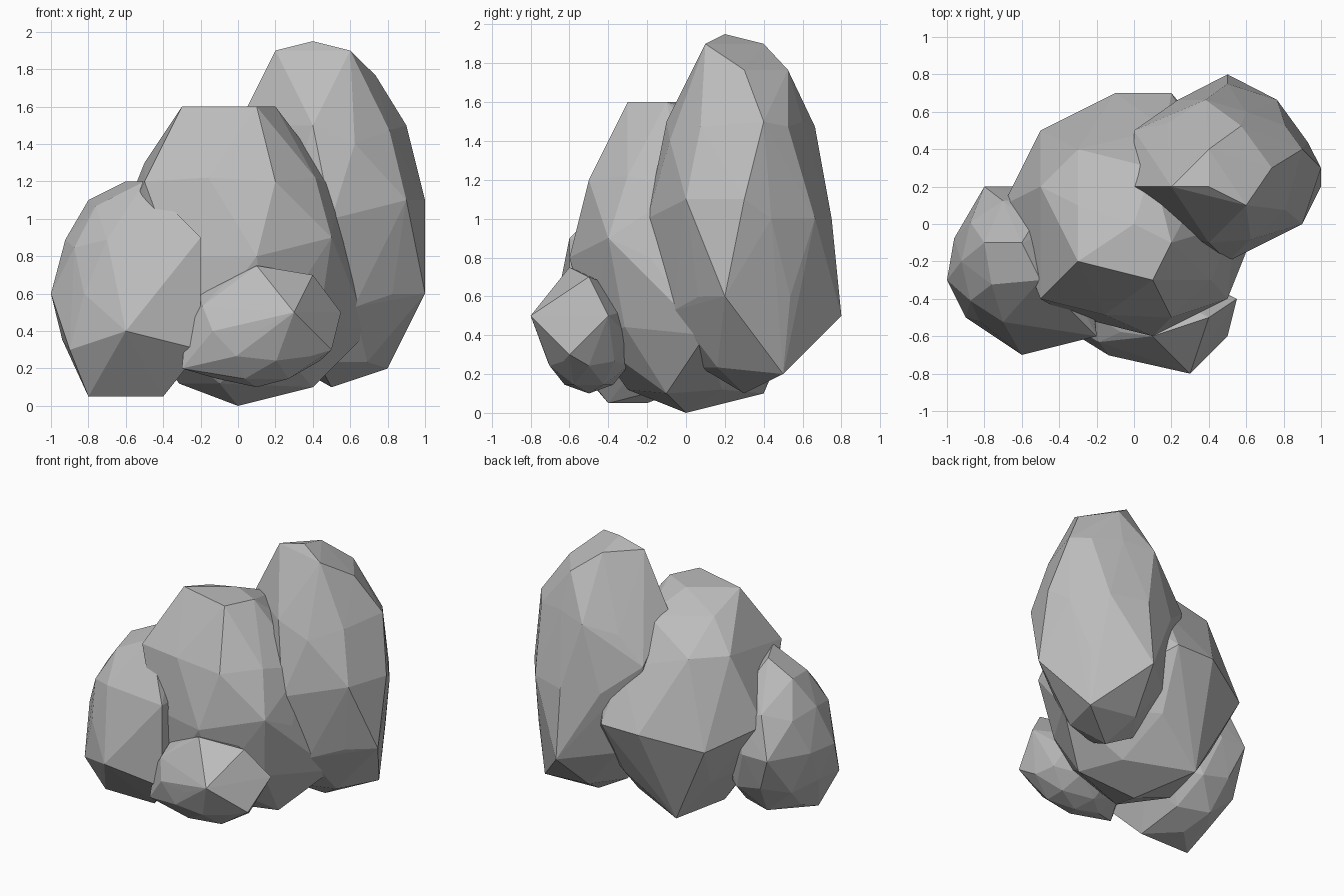
import bpy
import bmesh
from mathutils import Matrix, Vector

cube = bpy.data.objects.get("Cube")
if cube:
    bpy.data.objects.remove(cube, do_unlink=True)

stone = bpy.data.materials.new("grey_stone")
stone.use_nodes = True
grey = (0.5, 0.5, 0.5, 1)
stone.diffuse_color = grey
bsdf = stone.node_tree.nodes["Principled BSDF"]
bsdf.inputs["Base Color"].default_value = grey
bsdf.inputs["Roughness"].default_value = 0.9


def pull_corners(bm, corners):
    """Move the nearest free point of the boulder onto each chosen corner."""
    free = set(bm.verts)
    for corner in map(Vector, corners):
        nearest = min(free, key=lambda vert: (vert.co - corner).length)
        nearest.co = corner
        free.remove(nearest)


def wrap_convex(bm):
    """Replace the faces with one clean convex skin around the points."""
    bmesh.ops.delete(bm, geom=bm.edges[:], context='EDGES_FACES')
    hull = bmesh.ops.convex_hull(bm, input=bm.verts[:])
    inside = [item for item in hull["geom_interior"]
              if isinstance(item, bmesh.types.BMVert)]
    bmesh.ops.delete(bm, geom=inside, context='VERTS')
    bmesh.ops.recalc_face_normals(bm, faces=bm.faces[:])


def make_boulder(name, centre, radii, corners):
    """Build a flat-faced ellipsoid with a few pronounced corners."""
    bm = bmesh.new()
    placement = Matrix.Translation(centre) @ Matrix.Diagonal(radii).to_4x4()
    bmesh.ops.create_icosphere(bm, subdivisions=2, radius=1, matrix=placement)
    pull_corners(bm, corners)
    wrap_convex(bm)
    mesh = bpy.data.meshes.new(name)
    bm.to_mesh(mesh)
    bm.free()
    mesh.materials.append(stone)
    boulder = bpy.data.objects.new(name, mesh)
    bpy.context.collection.objects.link(boulder)


# Broad boulder in the middle, with a high front edge and a sloping back
make_boulder("middle_boulder", (0, 0, 0.8), (0.6, 0.6, 0.8), [
    (0.2, -0.1, 1.6), (-0.3, -0.2, 1.6), (0.1, -0.3, 1.6), (-0.3, 0.1, 1.5),
    (0.2, -0.5, 1.2), (-0.5, -0.4, 1.2), (-0.5, 0.2, 1.3), (-0.3, 0.4, 1.3),
    (0.1, -0.6, 0.8), (0.5, -0.4, 0.9), (0.7, 0.1, 0.4), (-0.7, 0.1, 0.8),
    (-0.5, 0.5, 0.7), (-0.1, 0.7, 0.8), (0.2, 0.7, 0.8),
    (-0.2, 0.4, 0.1), (0.4, -0.1, 0.1)])

# Tall boulder at the back
make_boulder("tall_boulder", (0.5, 0.3, 1), (0.45, 0.45, 0.9), [
    (0.4, 0.2, 1.95), (0.6, 0.1, 1.9), (0.4, 0.4, 1.9), (0.2, 0.2, 1.9),
    (0, 0.2, 1.5), (0, 0.5, 1.2), (0.4, -0.1, 1.5), (0.9, 0.4, 1.5),
    (0.6, 0.6, 1.5), (0.5, -0.2, 1), (0.9, 0, 1.1), (1, 0.3, 1.1),
    (1, 0.2, 0.6), (0.5, 0.8, 0.5), (0.8, 0.5, 0.2)])

# Medium boulder at the side
make_boulder("side_boulder", (-0.6, -0.2, 0.6), (0.38, 0.4, 0.55), [
    (-0.6, -0.1, 1.2), (-0.5, -0.3, 1.2), (-0.8, -0.1, 1.1), (-1, -0.3, 0.6),
    (-0.9, -0.5, 0.3), (-0.6, -0.7, 0.4), (-0.2, -0.6, 0.3),
    (-0.2, -0.6, 0.9), (-0.8, 0.2, 0.6), (-0.8, -0.4, 0.05),
    (-0.4, -0.4, 0.05)])

# Small boulder at the front
make_boulder("front_boulder", (0.1, -0.5, 0.4), (0.4, 0.25, 0.3), [
    (0.1, -0.6, 0.75), (0.4, -0.5, 0.7), (-0.2, -0.5, 0.6), (0.3, -0.8, 0.5),
    (0, -0.7, 0.5), (0.55, -0.4, 0.5), (0.5, -0.6, 0.3), (-0.3, -0.6, 0.2)])
